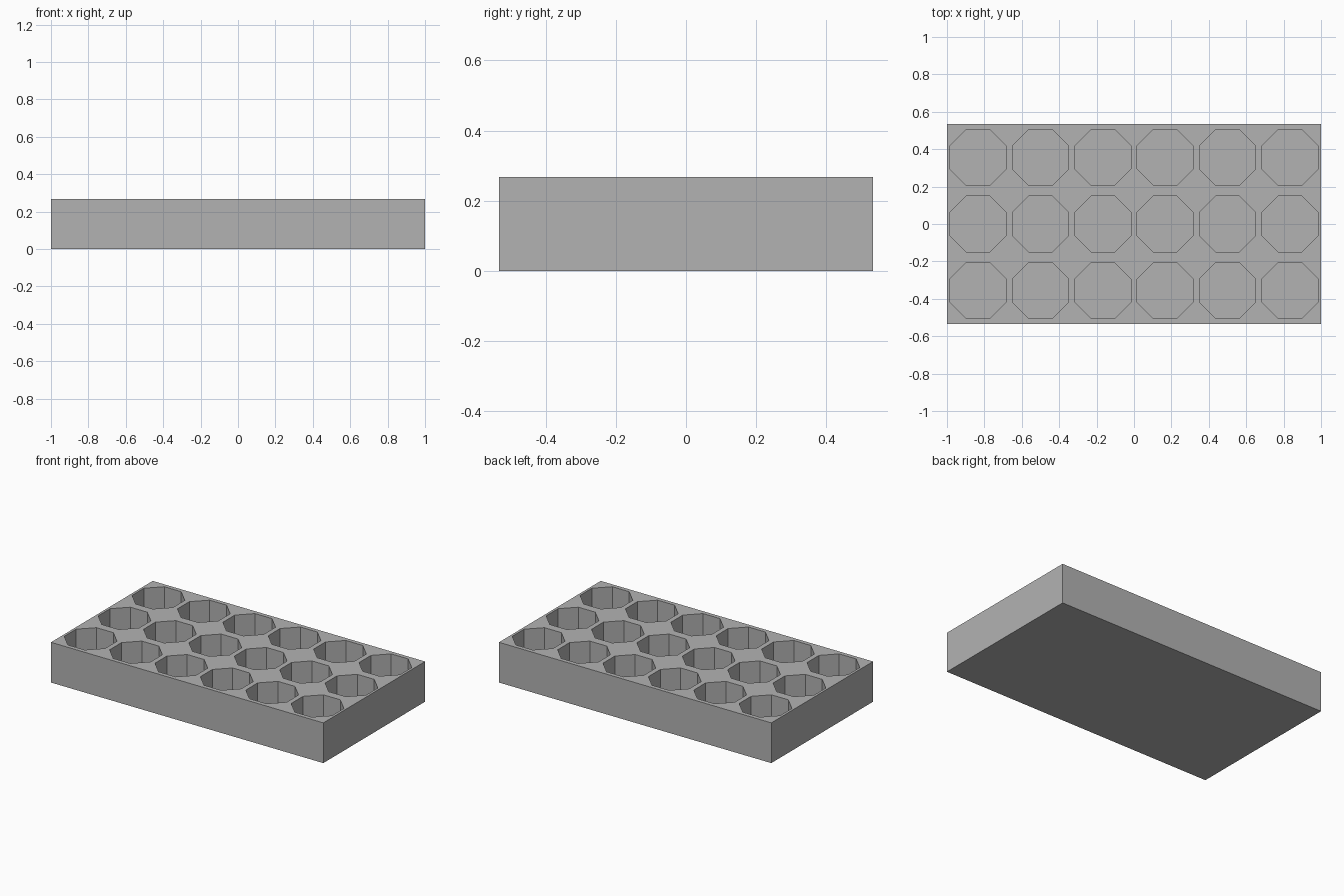
import bpy
import bmesh
import math
from mathutils import Matrix

LENGTH, WIDTH, HEIGHT = 2.0, 1.067, 0.267
COLUMNS, ROWS = 6, 3
POCKET_WIDTH = 0.30      # across the flats
FLOOR = 0.03
SIDES = 8

if "Cube" in bpy.data.objects:
    bpy.data.objects.remove(bpy.data.objects["Cube"])


def make_object(name, bm):
    mesh = bpy.data.meshes.new(name)
    bm.to_mesh(mesh)
    bm.free()
    obj = bpy.data.objects.new(name, mesh)
    bpy.context.collection.objects.link(obj)
    return obj


# Single flat grey
grey = bpy.data.materials.new("plain grey")
grey.use_nodes = True
colour = (0.45, 0.45, 0.45, 1.0)
grey.diffuse_color = colour
grey.node_tree.nodes["Principled BSDF"].inputs["Base Color"].default_value = colour

# Solid tray block
bm = bmesh.new()
bmesh.ops.create_cube(bm, size=1, matrix=Matrix.Translation((0, 0, HEIGHT / 2))
                      @ Matrix.Diagonal((LENGTH, WIDTH, HEIGHT, 1)))
tray = make_object("tray", bm)
tray.data.materials.append(grey)

# Octagonal pocket cutters, one centred in each grid cell
bm = bmesh.new()
radius = POCKET_WIDTH / 2 / math.cos(math.pi / SIDES)
turn = Matrix.Rotation(math.pi / SIDES, 4, "Z")
for col in range(COLUMNS):
    for row in range(ROWS):
        x = ((col + 0.5) / COLUMNS - 0.5) * LENGTH
        y = ((row + 0.5) / ROWS - 0.5) * WIDTH
        bmesh.ops.create_cone(bm, cap_ends=True, segments=SIDES,
                              radius1=radius, radius2=radius, depth=HEIGHT,
                              matrix=Matrix.Translation((x, y, FLOOR + HEIGHT / 2)) @ turn)
cutter = make_object("pocket_cutter", bm)
cutter.data.materials.append(grey)
cutter.hide_render = True

# Sink the pockets and discard the cutter
cut = tray.modifiers.new("pockets", "BOOLEAN")
cut.operation = "DIFFERENCE"
cut.solver = "EXACT"
cut.object = cutter
bpy.context.view_layer.objects.active = tray
bpy.ops.object.modifier_apply(modifier=cut.name)
bpy.data.objects.remove(cutter)
